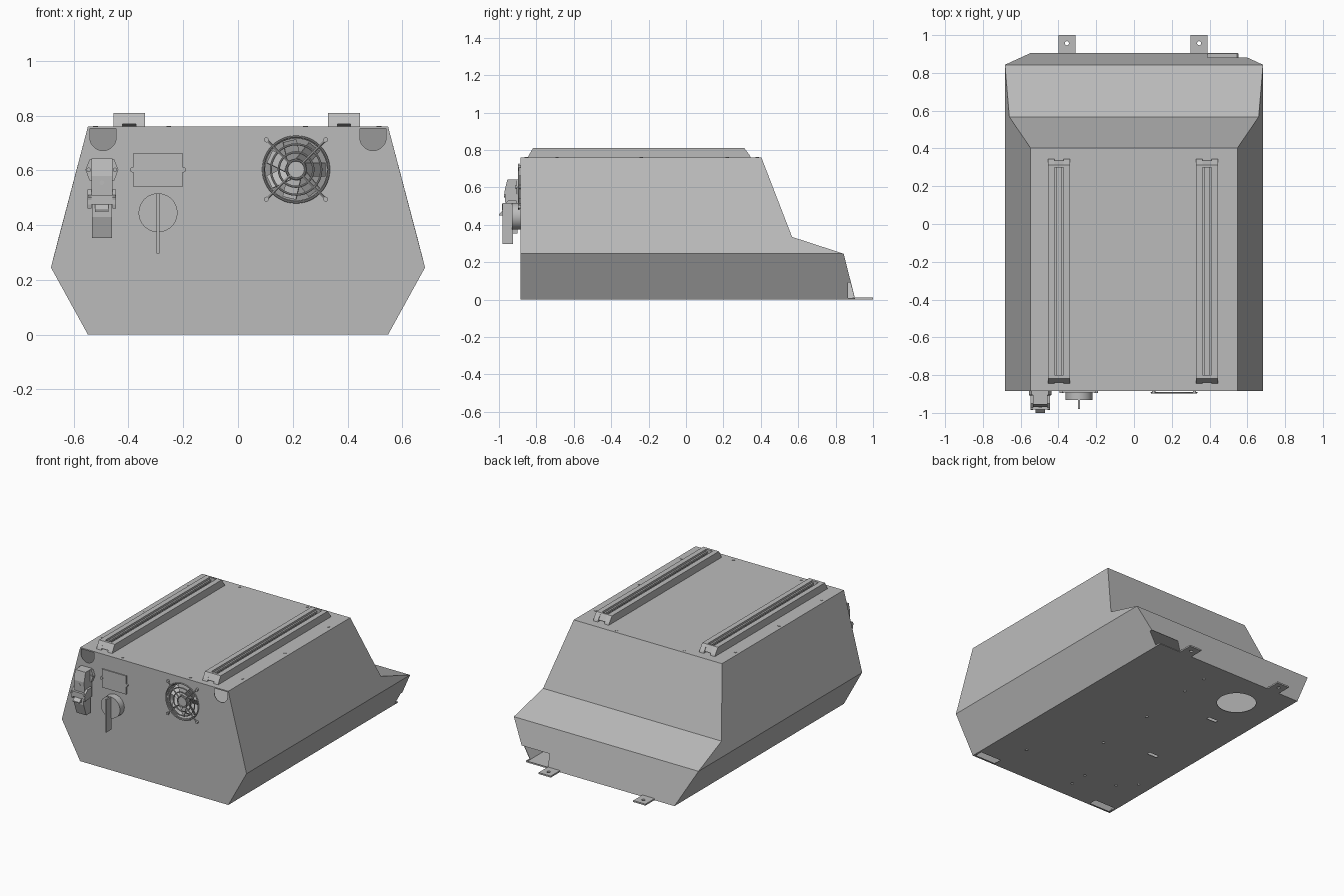
import bpy, bmesh, math
from mathutils import Matrix, Vector

old = bpy.data.objects.get("Cube")
if old:
    bpy.data.objects.remove(old, do_unlink=True)

GREY = (0.5, 0.5, 0.5, 1)
mat = bpy.data.materials.new("plain grey")
mat.use_nodes = True
mat.diffuse_color = GREY
mat.node_tree.nodes["Principled BSDF"].inputs["Base Color"].default_value = GREY

FRONT = -0.885
TOP = 0.76
AXES = {"x": Matrix.Rotation(math.pi / 2, 4, "Y"),
        "y": Matrix.Rotation(math.pi / 2, 4, "X"),
        "z": Matrix.Identity(4)}


def finish(name, bm, smooth=False):
    bmesh.ops.recalc_face_normals(bm, faces=bm.faces[:])
    me = bpy.data.meshes.new(name)
    bm.to_mesh(me)
    bm.free()
    me.materials.append(mat)
    ob = bpy.data.objects.new(name, me)
    bpy.context.collection.objects.link(ob)
    bpy.ops.object.select_all(action="DESELECT")
    bpy.context.view_layer.objects.active = ob
    ob.select_set(True)
    if smooth:
        bpy.ops.object.shade_smooth_by_angle(angle=math.radians(35))
    return ob


def box(name, x, y, z):
    """Box from three (low, high) ranges."""
    bm = bmesh.new()
    mid = Vector([(r[0] + r[1]) / 2 for r in (x, y, z)])
    size = [r[1] - r[0] for r in (x, y, z)]
    bmesh.ops.create_cube(bm, size=1, matrix=Matrix.Translation(mid) @ Matrix.Diagonal((*size, 1)))
    return finish(name, bm)


def cyl(name, loc, r, depth, axis="z", seg=24):
    bm = bmesh.new()
    bmesh.ops.create_cone(bm, cap_ends=True, segments=seg, radius1=r, radius2=r, depth=depth,
                          matrix=Matrix.Translation(loc) @ AXES[axis])
    return finish(name, bm, True)


def prism(name, pts, axis, lo, hi):
    """Extrude a flat outline along x (points are y, z) or y (points are x, z)."""
    bm = bmesh.new()
    put = (lambda p, t: (t, p[0], p[1])) if axis == "x" else (lambda p, t: (p[0], t, p[1]))
    face = bm.faces.new([bm.verts.new(put(p, lo)) for p in pts])
    ext = bmesh.ops.extrude_face_region(bm, geom=[face])
    shift = Vector((hi - lo, 0, 0)) if axis == "x" else Vector((0, hi - lo, 0))
    bmesh.ops.translate(bm, vec=shift, verts=[v for v in ext["geom"] if isinstance(v, bmesh.types.BMVert)])
    return finish(name, bm)


def ring(name, loc, major, minor):
    bpy.ops.mesh.primitive_torus_add(location=loc, rotation=(math.pi / 2, 0, 0), major_radius=major,
                                     minor_radius=minor, major_segments=48, minor_segments=8)
    ob = bpy.context.object
    ob.name = name
    ob.data.materials.append(mat)
    bpy.ops.object.shade_smooth_by_angle(angle=math.radians(35))


def apply_all(ob):
    bpy.context.view_layer.objects.active = ob
    for m in list(ob.modifiers):
        bpy.ops.object.modifier_apply(modifier=m.name)


def cut(ob, cutters):
    for c in cutters:
        m = ob.modifiers.new("cut", "BOOLEAN")
        m.operation, m.solver, m.object = "DIFFERENCE", "EXACT", c
        apply_all(ob)
        bpy.data.objects.remove(c, do_unlink=True)


# Hollow sheet-metal body: (z, half width, back y) at each level
levels = [(0, 0.548, 0.905), (0.245, 0.683, 0.843), (0.335, 0.66, 0.567), (TOP, 0.548, 0.403)]
bm = bmesh.new()
back = {s: [bm.verts.new((s * w, y, z)) for z, w, y in levels] for s in (-1, 1)}
front = {s: [bm.verts.new((s * levels[i][1], FRONT, levels[i][0])) for i in (0, 1, 3)] for s in (-1, 1)}
bm.faces.new(front[-1] + front[1][::-1])
for i in range(3):
    bm.faces.new((back[-1][i], back[1][i], back[1][i + 1], back[-1][i + 1]))
for i in (0, -1):
    bm.faces.new((front[-1][i], front[1][i], back[1][i], back[-1][i]))
for s in (-1, 1):
    f, b = front[s], back[s]
    bm.faces.new((f[0], b[0], b[1], f[1]))
    bm.faces.new((f[1], b[1], b[2], b[3], f[2]))
body = finish("body_shell", bm)
solid = body.modifiers.new("sheet", "SOLIDIFY")
solid.thickness, solid.offset = 0.006, -1
apply_all(body)

# Openings: fan, cable notch, floor hole, D-shaped vents, floor corners, slots
FAN_X, FAN_Z = 0.212, 0.603
cutters = [cyl("fan_cut", (FAN_X, FRONT, FAN_Z), 0.115, 0.06, "y", 40),
           box("notch_cut", (0.39, 0.65), (0.865, 0.95), (0.008, 0.09)),
           cyl("floor_cut", (-0.275, 0.65, 0), 0.12, 0.04, "z", 40)]
for s in (-1, 1):
    arc = [math.pi * (1 + i / 14) for i in range(15)]
    pts = [(s * 0.493 + 0.048 * math.cos(a), 0.72 + 0.048 * math.sin(a)) for a in arc]
    pts += [(s * 0.493 + 0.048, 0.752), (s * 0.493 - 0.048, 0.752)]
    cutters.append(prism("vent_cut", pts, "y", FRONT - 0.03, FRONT + 0.03))
    cutters.append(box("corner_cut", sorted((s * 0.38, s * 0.535)), (-0.875, -0.82), (-0.02, 0.02)))
for y in (0.395, -0.17):
    cutters.append(box("slot_cut", (-0.33, -0.26), (y - 0.012, y + 0.012), (-0.02, 0.02)))
for x, y in [(0.065, 0.745), (0.06, 0.557), (0.035, 0.165), (0.035, -0.25), (0.34, -0.62),
             (-0.135, -0.63), (-0.14, -0.755), (-0.36, -0.6), (-0.457, -0.5)]:
    cutters.append(cyl("hole_cut", (x, y, 0), 0.009, 0.04, "z", 12))
cut(body, cutters)

# Top cover screws
for s in (-1, 1):
    for x, y in [(0.518, 0.22), (0.518, -0.24), (0.518, -0.69), (0.25, 0.38), (0.25, -0.855)]:
        cyl("cover_screw", (s * x - 0.003, y, TOP + 0.001), 0.009, 0.003, "z", 16)

# Top rails with a recessed channel, and rear floor lugs
RAIL_TOP = 0.81
side = [(-0.845, TOP), (0.345, TOP), (0.34, 0.772), (0.312, RAIL_TOP), (-0.818, RAIL_TOP), (-0.84, 0.772)]
for name, c in (("right", -0.397), ("left", 0.387)):
    for s in (-1, 1):
        prism(name + "_rail_side", side, "x", c + s * 0.058, c + s * 0.024)
        prism(name + "_rail_lip", [(-0.8, 0.785), (0.3, 0.785), (0.3, 0.797), (-0.8, 0.797)],
              "x", c + s * 0.026, c + s * 0.013)
    prism(name + "_rail_back_end", [(0.3, TOP), (0.335, 0.77), (0.312, RAIL_TOP), (0.3, RAIL_TOP)],
          "x", c - 0.026, c + 0.026)
    prism(name + "_rail_front_end", [(-0.8, TOP), (-0.84, 0.77), (-0.818, RAIL_TOP), (-0.8, RAIL_TOP)],
          "x", c - 0.026, c + 0.026)
    box(name + "_rail_floor", (c - 0.026, c + 0.026), (-0.81, 0.31), (TOP, 0.772))
    for y in (0.21, -0.7):
        cyl(name + "_rail_screw", (c, y, 0.774), 0.01, 0.008, "z", 12)
    lx = c + (0.042 if c < 0 else -0.042)
    lug = box(name + "_lug", (lx - 0.045, lx + 0.045), (0.89, 1.0), (0.0, 0.01))
    cut(lug, [cyl("lug_cut", (lx, 0.957, 0), 0.011, 0.06, "z", 16)])

# Fan: housing, hub, blades and wire guard
house = cyl("fan_housing", (FAN_X, FRONT + 0.04, FAN_Z), 0.121, 0.07, "y", 40)
cut(house, [cyl("bore_cut", (FAN_X, FRONT + 0.04, FAN_Z), 0.113, 0.2, "y", 40)])
cyl("fan_hub", (FAN_X, FRONT + 0.03, FAN_Z), 0.04, 0.06, "y")
centre = Matrix.Translation((FAN_X, FRONT + 0.035, FAN_Z))
bm = bmesh.new()
for i in range(7):
    bmesh.ops.create_cube(bm, size=1, matrix=centre @ Matrix.Rotation(i * math.tau / 7, 4, "Y")
                          @ Matrix.Translation((0.07, 0, 0)) @ Matrix.Rotation(math.radians(40), 4, "X")
                          @ Matrix.Diagonal((0.075, 0.004, 0.065, 1)))
finish("fan_blades", bm)
for r in (0.12, 0.092, 0.063, 0.034):
    ring("guard_ring", (FAN_X, FRONT - 0.008, FAN_Z), r, 0.004)
bm = bmesh.new()
for i in range(4):
    turn = Matrix.Rotation(math.pi / 4 + i * math.pi / 2, 4, "Y")
    bmesh.ops.create_cone(bm, cap_ends=True, segments=8, radius1=0.004, radius2=0.004, depth=0.118,
                          matrix=Matrix.Translation((FAN_X, FRONT - 0.008, FAN_Z)) @ turn
                          @ Matrix.Translation((0.093, 0, 0)) @ AXES["x"])
    spot = turn @ Vector((0.153, 0, 0))
    cyl("guard_screw", (FAN_X + spot.x, FRONT - 0.006, FAN_Z + spot.z), 0.009, 0.012, "y", 12)
finish("guard_spokes", bm, True)

# Label plate with its two screws
box("cover_plate", (-0.382, -0.203), (FRONT - 0.007, FRONT), (0.54, 0.663))
for x in (-0.384, -0.2):
    cyl("plate_screw", (x, FRONT - 0.005, 0.602), 0.01, 0.01, "y", 12)

# Rotary switch
cyl("switch_knob", (-0.292, FRONT - 0.023, 0.445), 0.071, 0.046, "y", 40)
box("switch_handle", (-0.297, -0.287), (-0.98, -0.925), (0.297, 0.515))

# Plug connector: flange, socket, latch and hood
CX = -0.497
hexagon = [(CX - 0.06, 0.602), (CX - 0.045, 0.64), (CX + 0.045, 0.64),
           (CX + 0.06, 0.602), (CX + 0.045, 0.562), (CX - 0.045, 0.562)]
prism("connector_flange", hexagon, "y", FRONT - 0.02, FRONT)
for s in (-1, 1):
    cyl("flange_screw", (CX + s * 0.048, FRONT - 0.022, 0.602), 0.008, 0.008, "y", 12)
    prism("connector_latch", [(-0.905, 0.47), (-0.975, 0.46), (-0.985, 0.5), (-0.95, 0.53), (-0.905, 0.53)],
          "x", CX + s * 0.052, CX + s * 0.038)
prism("connector_socket", [(FRONT, 0.5), (-0.965, 0.5), (-0.97, 0.58), (-0.955, 0.643), (FRONT, 0.643)],
      "x", CX - 0.038, CX + 0.038)
cyl("socket_screw", (CX, -0.968, 0.555), 0.009, 0.008, "y", 12)
box("latch_bar", (CX - 0.05, CX + 0.05), (-0.983, -0.965), (0.475, 0.51))
prism("latch_tab", [(-0.98, 0.45), (-1.0, 0.448), (-1.0, 0.455), (-0.98, 0.475)], "x", CX - 0.025, CX + 0.025)
prism("connector_hood", [(-0.9, 0.5), (-0.972, 0.5), (-0.972, 0.43), (-0.945, 0.352), (-0.9, 0.352)],
      "x", CX - 0.036, CX + 0.036)
